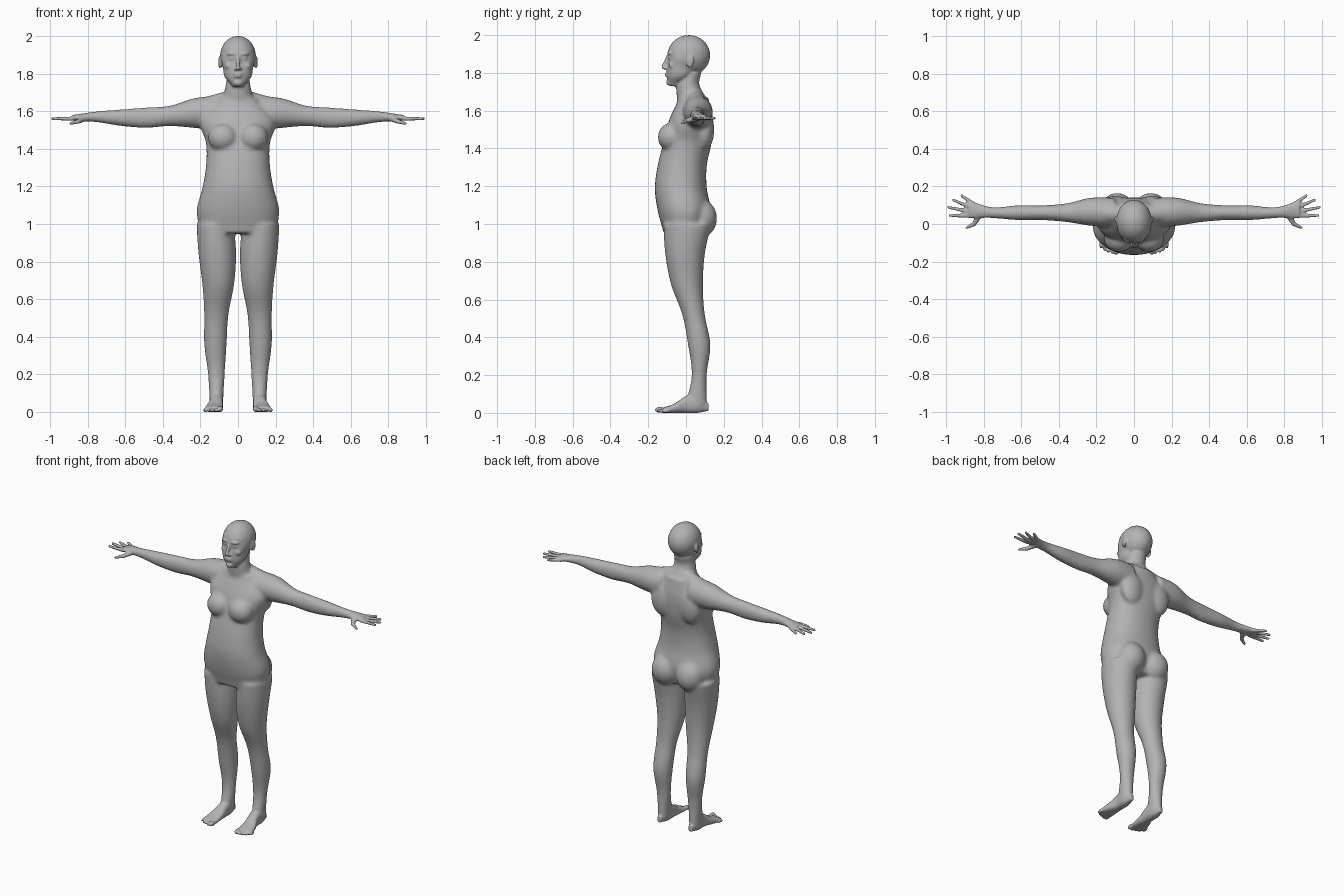
import bpy, bmesh, math
from mathutils import Vector, Matrix

if "Cube" in bpy.data.objects:
    bpy.data.objects.remove(bpy.data.objects["Cube"])

bm = bmesh.new()


def spline(before, start, end, after, t):
    """Smooth value between start and end, guided by both neighbours."""
    slope_in, slope_out = (end - before) / 2, (after - start) / 2
    ease = t * t * (3 - 2 * t)
    bend = t * (1 - t)
    return start + (end - start) * ease + bend * ((1 - t) * slope_in - t * slope_out)


def add_ring(axis, position, low_u, high_u, low_v, high_v, power, sides=44):
    """Closed superellipse of vertices across the given axis."""
    u_axis, v_axis = [i for i in range(3) if i != axis]
    ring = []
    for k in range(sides):
        angle = math.tau * k / sides
        c, s = math.cos(angle), math.sin(angle)
        co = Vector()
        co[axis] = position
        co[u_axis] = (low_u + high_u + (high_u - low_u) * math.copysign(abs(c) ** (2 / power), c)) / 2
        co[v_axis] = (low_v + high_v + (high_v - low_v) * math.copysign(abs(s) ** (2 / power), s)) / 2
        ring.append(bm.verts.new(co))
    return ring


def loft(axis, start, step, sections, power=2, fine=6):
    """Rounded tube through evenly spaced sections (low u, high u, low v, high v)."""
    padded = [sections[0], *sections, sections[-1]]
    rings = []
    for i in range(len(sections) - 1):
        near = padded[i:i + 4]
        for k in range(fine + (i == len(sections) - 2)):
            t = k / fine
            bounds = [spline(*values, t) for values in zip(*near)]
            rings.append(add_ring(axis, start + step * (i + t), *bounds, power))
    for ring, following in zip(rings, rings[1:]):
        for k in range(len(ring)):
            bm.faces.new((ring[k - 1], ring[k], following[k], following[k - 1]))
    bm.faces.new(rings[0])
    bm.faces.new(rings[-1])


def column(start, step, sections, power=2):
    """Upright symmetric loft; sections are (half width, front, back)."""
    loft(2, start, step, [(-half, half, front, back) for half, front, back in sections], power)


def blob(center, radii, turn=0):
    """Ellipsoid, optionally turned about the vertical."""
    matrix = (Matrix.Translation(center) @ Matrix.Rotation(turn, 4, 'Z')
              @ Matrix.Diagonal((*radii, 1)))
    bmesh.ops.create_uvsphere(bm, u_segments=28, v_segments=18, radius=1, matrix=matrix)


def capsule(start, end, start_radius, end_radius):
    """Tapered rod with round ends."""
    start, end = Vector(start), Vector(end)
    along = end - start
    matrix = (Matrix.Translation((start + end) / 2)
              @ along.to_track_quat('Z', 'Y').to_matrix().to_4x4())
    bmesh.ops.create_cone(bm, cap_ends=True, segments=16, radius1=start_radius,
                          radius2=end_radius, depth=along.length, matrix=matrix)
    blob(start, [start_radius] * 3)
    blob(end, [end_radius] * 3)


def mirror_everything():
    """Copy all geometry made so far to the other side."""
    geometry = bm.verts[:] + bm.edges[:] + bm.faces[:]
    for element in bmesh.ops.duplicate(bm, geom=geometry)["geom"]:
        if isinstance(element, bmesh.types.BMVert):
            element.co.x *= -1


# Leg, from hip down to ankle
loft(2, 1, -.16, [(.02, .22, -.12, .13), (.01, .21, -.11, .1), (.02, .19, -.08, .09),
                  (.05, .18, -.02, .1), (.06, .18, .01, .13), (.07, .16, .03, .11),
                  (.08, .15, 0, .11)])

# Foot, from heel to ball, and five toes
loft(1, .12, -.06, [(.1, .13, .01, .05), (.08, .15, 0, .11), (.08, .15, 0, .09),
                    (.08, .17, 0, .05), (.08, .18, 0, .03)], power=2.5)
for i in range(5):
    size = .01 if i else .016
    blob((.095 + .02 * i, -.14 + .002 * i * i, size), (size, .025, size))

# Arm, from shoulder out to palm
loft(0, .1, .13, [(-.02, .14, 1.5, 1.68), (-.01, .14, 1.51, 1.67), (.01, .11, 1.52, 1.63),
                  (.02, .1, 1.51, 1.62), (.02, .1, 1.52, 1.61), (.03, .09, 1.54, 1.6),
                  (.03, .12, 1.55, 1.58)])

# Fingers spread in a fan, and the thumb
for i, length in enumerate((.1, .12, .11, .08)):
    root = Vector((.88 - .01 * i, .045 + .02 * i, 1.56))
    fan = Matrix.Rotation(i / 5, 3, 'Z')
    capsule(root, root + fan @ Vector((length, 0, 0)), .012, .008)
knuckle = (.85, 0, 1.545)
capsule((.82, .05, 1.56), knuckle, .018, .012)
capsule(knuckle, (.89, -.02, 1.535), .012, .008)

# Chest, shoulder blade, buttock and collar slope
blob((.08, -.08, 1.46), (.08, .07, .075))
blob((.1, .1, 1.5), (.08, .05, .11))
blob((.09, .08, 1.03), (.09, .085, .1))
capsule((.03, .05, 1.67), (.19, .06, 1.62), .045, .05)

# Eye, brow, cheek, nostril and ear
blob((.035, -.08, 1.88), (.014, .014, .01))
blob((.035, -.085, 1.905), (.026, .014, .008), turn=.3)
blob((.045, -.07, 1.84), (.025, .022, .022))
blob((.01, -.11, 1.825), (.009, .012, .008))
blob((.095, .02, 1.86), (.008, .022, .035), turn=-.3)

mirror_everything()

# Torso, from hips up to collar
column(.95, .12, [(.2, -.12, .1), (.22, -.15, .13), (.19, -.165, .11), (.17, -.15, .11),
                  (.17, -.12, .135), (.2, -.09, .14), (.11, -.04, .12)], power=2.2)

# Neck
column(1.62, .06, [(.1, -.04, .13), (.08, -.05, .1), (.065, -.05, .07), (.06, -.03, .08)])

# Skull, and face from chin to forehead
blob((0, .015, 1.893), (.095, .113, .107))
column(1.73, .05, [(.03, -.09, -.03), (.07, -.1, .03), (.08, -.1, .06), (.09, -.09, .06),
                   (.08, -.09, .06)], power=2.2)

# Nose, lips and chin
capsule((0, -.095, 1.89), (0, -.12, 1.83), .008, .011)
for height in (1.785, 1.798):
    blob((0, -.1, height), (.024, .012, .006))
blob((0, -.09, 1.75), (.025, .016, .016))

bmesh.ops.recalc_face_normals(bm, faces=bm.faces[:])
mesh = bpy.data.meshes.new("body")
bm.to_mesh(mesh)
bm.free()
body = bpy.data.objects.new("body", mesh)
bpy.context.collection.objects.link(body)
bpy.context.view_layer.objects.active = body
body.select_set(True)

# Fuse all parts into one skin
fuse = body.modifiers.new("fuse", 'REMESH')
fuse.mode = 'VOXEL'
fuse.voxel_size = .006
bpy.ops.object.modifier_apply(modifier=fuse.name)

# Blend joints strongly on the body, gently on face, hands and feet
soft = body.vertex_groups.new(name="soft")
for vertex in body.data.vertices:
    x, y, z = vertex.co
    weight = min((z - .08) * 10, (1.74 - z) * 16, (.84 - abs(x)) * 12, 1)
    if weight > 0:
        soft.add([vertex.index], weight, 'REPLACE')
for name, group, repeats in (("blend", soft.name, 40), ("polish", "", 3)):
    smooth = body.modifiers.new(name, 'SMOOTH')
    smooth.factor = .5
    smooth.iterations = repeats
    smooth.vertex_group = group
    bpy.ops.object.modifier_apply(modifier=smooth.name)
bpy.ops.object.shade_smooth()

# Plain grey skin
skin = bpy.data.materials.new("plain grey")
skin.use_nodes = True
grey = (.45, .45, .46, 1)
skin.diffuse_color = grey
skin.node_tree.nodes["Principled BSDF"].inputs["Base Color"].default_value = grey
body.data.materials.clear()
body.data.materials.append(skin)
